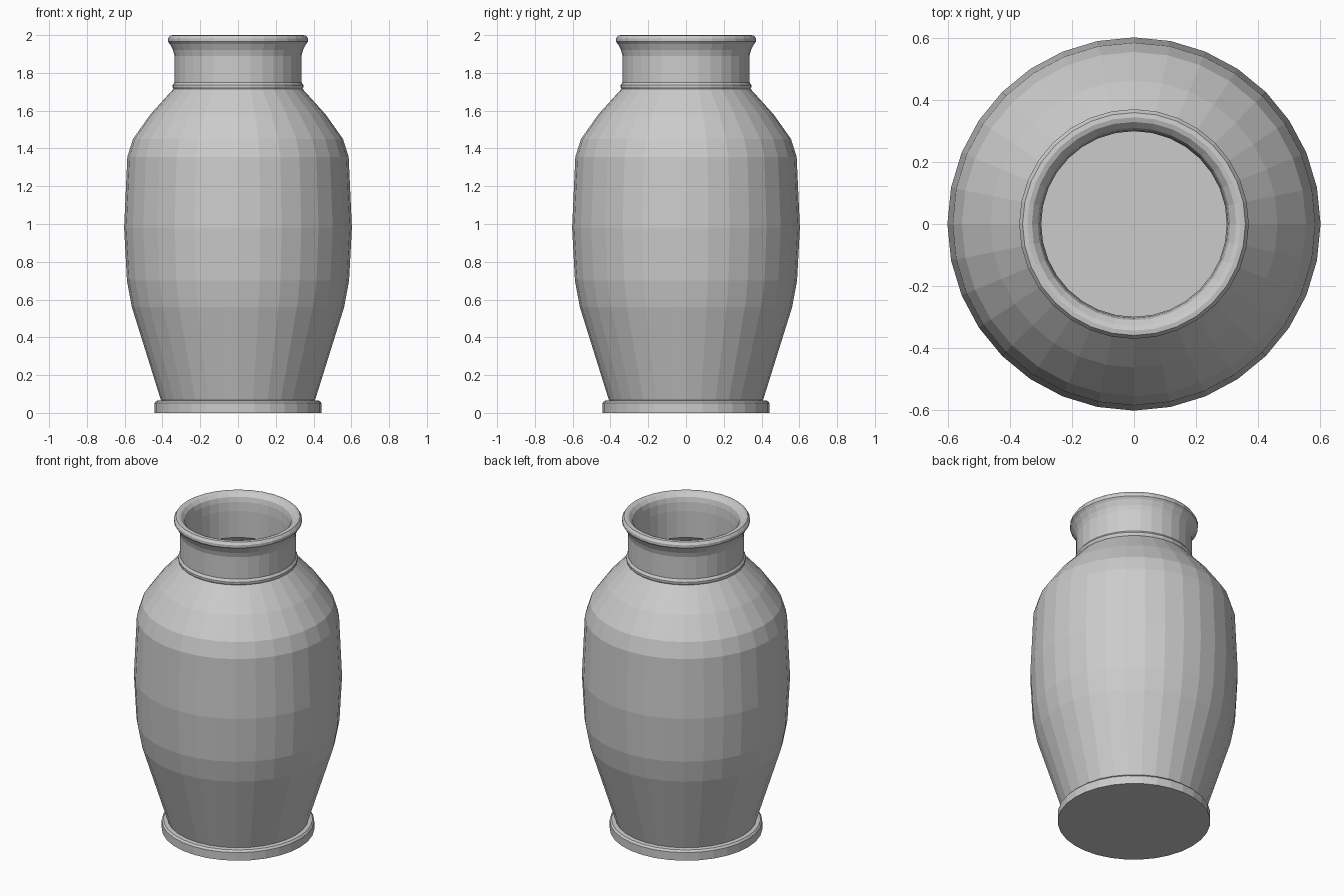
import bpy, bmesh
from math import sin, cos, pi

if "Cube" in bpy.data.objects:
    bpy.data.objects.remove(bpy.data.objects["Cube"])

SEGMENTS = 32

# outer silhouette, foot to lip (radius, height)
outer = [
    (0.442, 0.0), (0.442, 0.052), (0.432, 0.064), (0.408, 0.067),
    (0.562, 0.56), (0.588, 0.70), (0.603, 0.98), (0.586, 1.355),
    (0.556, 1.45), (0.464, 1.58), (0.342, 1.715),
    (0.347, 1.725), (0.347, 1.735), (0.336, 1.75),
    (0.336, 1.89), (0.344, 1.92), (0.360, 1.952),
    (0.371, 1.965), (0.371, 1.982), (0.360, 1.998),
]
# inner wall, lip back down to the floor
inner = [
    (0.345, 2.0), (0.330, 1.995), (0.311, 1.975), (0.304, 1.945), (0.300, 1.89),
    (0.300, 1.72), (0.436, 1.56), (0.528, 1.435), (0.556, 1.345),
    (0.572, 0.98), (0.557, 0.71), (0.532, 0.57), (0.385, 0.07),
]


def lathe(name, profile):
    """Spin a profile around z and cap both ends."""
    bm = bmesh.new()
    rings = []
    for r, z in profile:
        rings.append([bm.verts.new((r * cos(2 * pi * i / SEGMENTS),
                                    r * sin(2 * pi * i / SEGMENTS), z))
                      for i in range(SEGMENTS)])
    for low, high in zip(rings, rings[1:]):
        for i in range(SEGMENTS):
            j = (i + 1) % SEGMENTS
            bm.faces.new((low[i], low[j], high[j], high[i]))
    bm.faces.new(rings[0][::-1])
    bm.faces.new(rings[-1])
    bmesh.ops.recalc_face_normals(bm, faces=bm.faces)
    mesh = bpy.data.meshes.new(name)
    bm.to_mesh(mesh)
    bm.free()
    obj = bpy.data.objects.new(name, mesh)
    bpy.context.collection.objects.link(obj)
    return obj


# hollow flat-shaded vase
lathe("vase", outer + inner)
